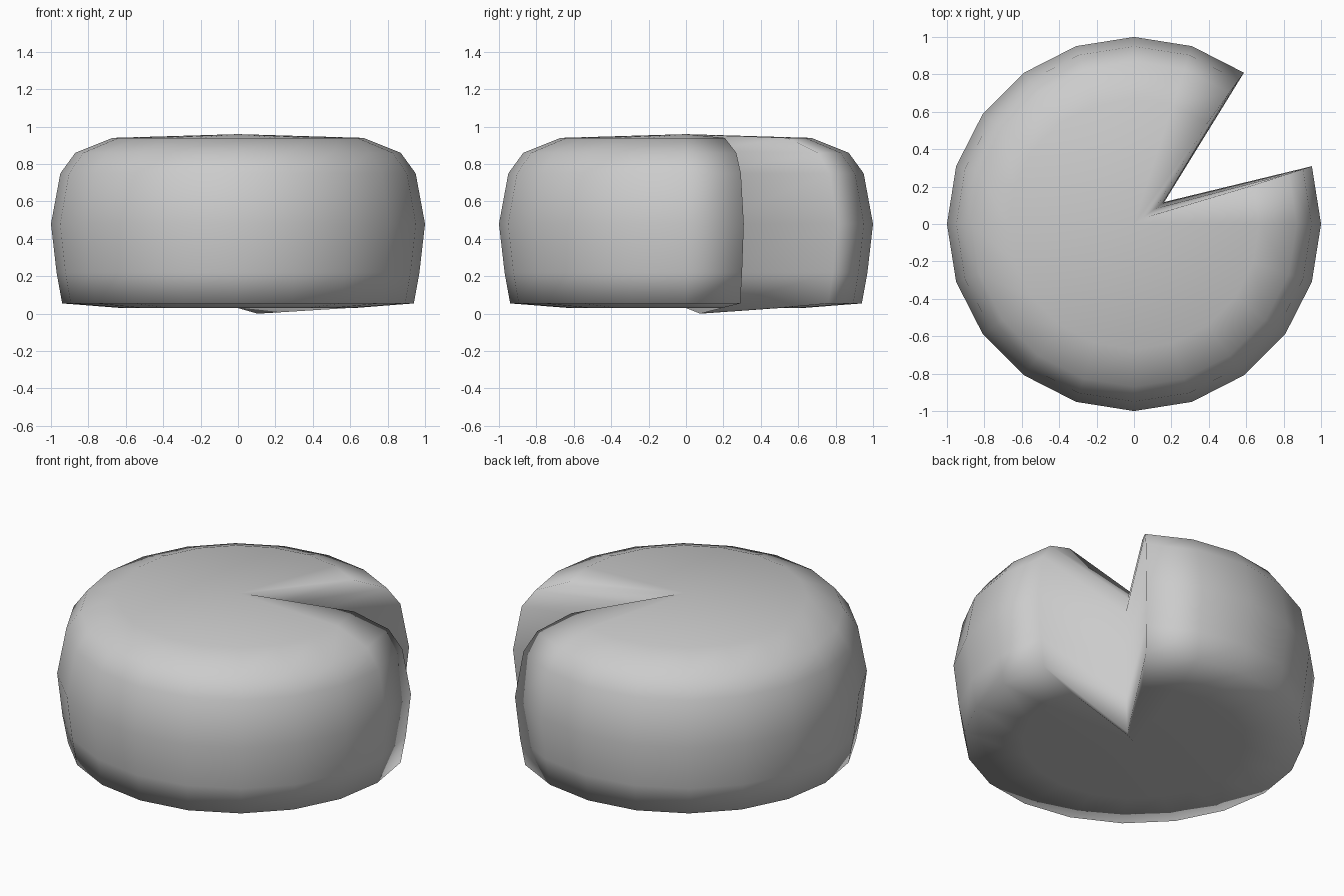
import bpy, bmesh
from math import sin, cos, pi

if "Cube" in bpy.data.objects:
    bpy.data.objects.remove(bpy.data.objects["Cube"])

SIDES = 20
NOTCH = 2  # the column at 36 degrees is pulled inward to form the missing wedge

# Outer profile and matching wedge column, bottom to top: (radius, z)
profile = [(0.62, 0.03), (0.94, 0.055), (0.97, 0.22), (1.0, 0.48),
           (0.95, 0.75), (0.87, 0.86), (0.67, 0.94)]
notch = [(0.13, 0.0), (0.15, 0.01), (0.18, 0.22), (0.2, 0.48),
         (0.19, 0.75), (0.14, 0.87), (0.05, 0.955)]

bm = bmesh.new()

# Rings of the wheel
rings = []
for outer, inner in zip(profile, notch):
    ring = []
    for i in range(SIDES):
        r, z = inner if i == NOTCH else outer
        a = 2 * pi * i / SIDES
        ring.append(bm.verts.new((r * cos(a), r * sin(a), z)))
    rings.append(ring)

# Side bands, including the two wedge walls
for low, high in zip(rings, rings[1:]):
    for i in range(SIDES):
        j = (i + 1) % SIDES
        bm.faces.new((low[i], low[j], high[j], high[i]))

# Slightly domed top and flat underside
bottom = bm.verts.new((0, 0, 0.03))
top = bm.verts.new((0, 0, 0.96))
for i in range(SIDES):
    j = (i + 1) % SIDES
    bm.faces.new((bottom, rings[0][j], rings[0][i]))
    bm.faces.new((top, rings[-1][i], rings[-1][j]))

for f in bm.faces:
    f.smooth = True
bmesh.ops.recalc_face_normals(bm, faces=bm.faces)
mesh = bpy.data.meshes.new("cheese_wheel")
bm.to_mesh(mesh)
bm.free()
wheel = bpy.data.objects.new("cheese_wheel", mesh)
bpy.context.collection.objects.link(wheel)
